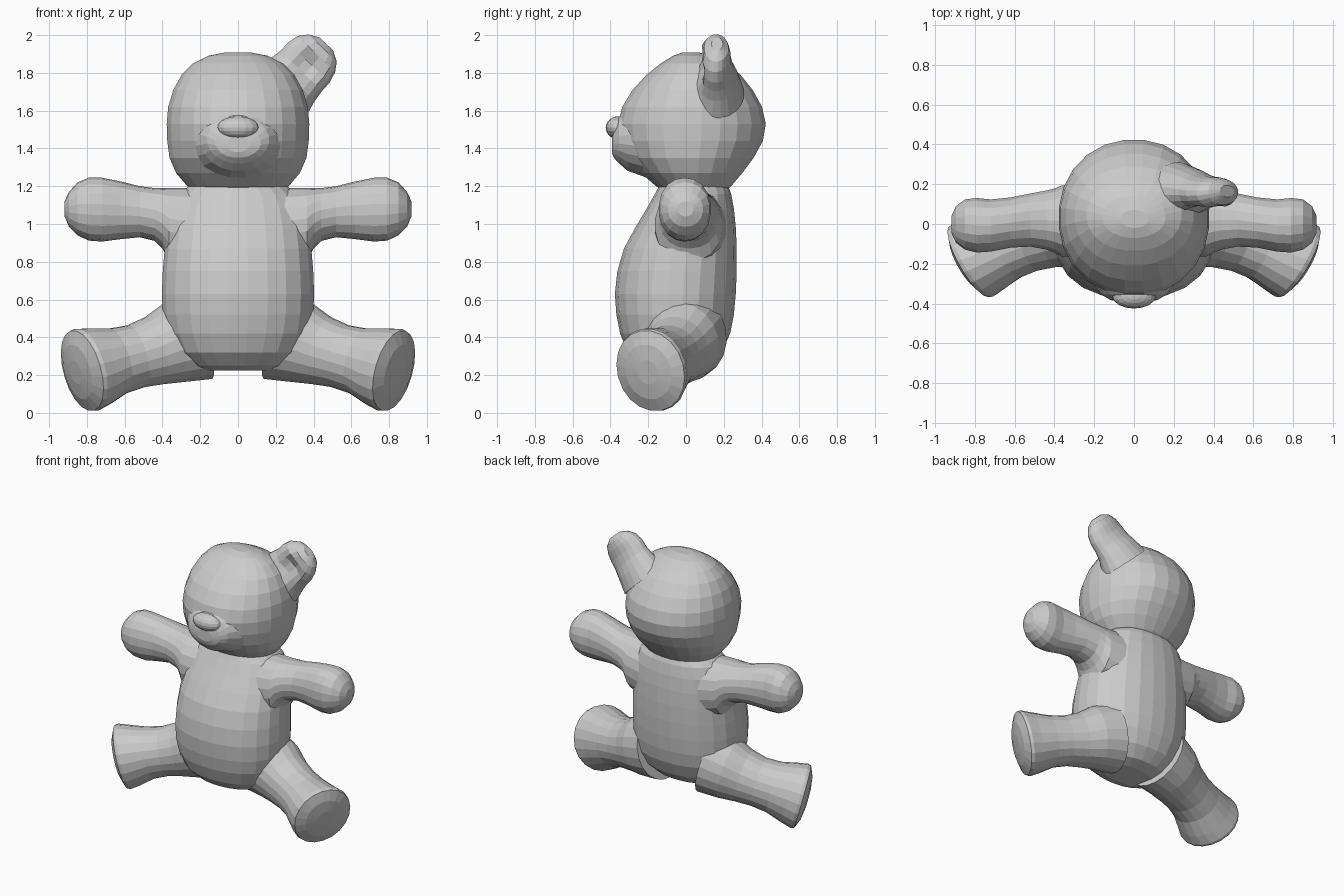
import bpy, bmesh, math
from mathutils import Vector, Matrix

X, Y, Z = Vector((1, 0, 0)), Vector((0, 1, 0)), Vector((0, 0, 1))


def loft(name, rings, segs=20, power=2.0, mirror=False):
    """Skin elliptical rings (centre, half-axis U, half-axis V) and cap both ends."""
    bm = bmesh.new()
    loops = []
    for c, u, v in rings:
        loop = []
        for i in range(segs):
            a = 2 * math.pi * (i + 0.5) / segs
            ca, sa = math.cos(a), math.sin(a)
            k = (abs(ca) ** power + abs(sa) ** power) ** (-1 / power)
            loop.append(bm.verts.new(Vector(c) + u * (ca * k) + v * (sa * k)))
        loops.append(loop)
    for a, b in zip(loops, loops[1:]):
        for i in range(segs):
            j = (i + 1) % segs
            bm.faces.new((a[i], a[j], b[j], b[i]))
    bm.faces.new(loops[0][::-1])
    bm.faces.new(loops[-1])
    bmesh.ops.recalc_face_normals(bm, faces=bm.faces)
    me = bpy.data.meshes.new(name)
    bm.to_mesh(me)
    bm.free()
    ob = bpy.data.objects.new(name, me)
    bpy.context.collection.objects.link(ob)
    if mirror:
        ob.modifiers.new("Mirror", 'MIRROR')
    return ob


def upright(rows):
    """Horizontal rings from (z, half width, front y, back y)."""
    return [((0, (f + b) / 2, z), X * w, Y * ((b - f) / 2)) for z, w, f, b in rows]


# Torso: pear-shaped belly, straight back
loft("torso", upright([
    (0.225, 0.19, -0.17, 0.04), (0.25, 0.25, -0.24, 0.12), (0.32, 0.33, -0.31, 0.19),
    (0.42, 0.38, -0.35, 0.235), (0.52, 0.40, -0.37, 0.255), (0.63, 0.405, -0.378, 0.265),
    (0.75, 0.40, -0.365, 0.27), (0.87, 0.39, -0.33, 0.27), (0.98, 0.375, -0.27, 0.265),
    (1.08, 0.35, -0.21, 0.255), (1.16, 0.31, -0.165, 0.24), (1.21, 0.25, -0.14, 0.22)]),
    segs=24, power=2.25)

# Head
loft("head", upright([
    (1.175, 0.23, -0.11, 0.21), (1.20, 0.27, -0.16, 0.24), (1.27, 0.33, -0.24, 0.30),
    (1.35, 0.365, -0.31, 0.36), (1.44, 0.377, -0.35, 0.41), (1.53, 0.38, -0.362, 0.425),
    (1.62, 0.372, -0.34, 0.405), (1.71, 0.345, -0.285, 0.355), (1.79, 0.30, -0.21, 0.29),
    (1.85, 0.24, -0.135, 0.22), (1.89, 0.16, -0.07, 0.14), (1.908, 0.07, -0.02, 0.07)]),
    segs=24, power=2.1)

# Muzzle: (y, z, half width, half height)
loft("muzzle", [((0, y, z), X * w, Z * h) for y, z, w, h in [
    (-0.20, 1.44, 0.28, 0.20), (-0.31, 1.445, 0.20, 0.165), (-0.355, 1.445, 0.165, 0.125),
    (-0.382, 1.43, 0.12, 0.08), (-0.393, 1.42, 0.06, 0.04)]])

# Nose
bpy.ops.mesh.primitive_uv_sphere_add(segments=16, ring_count=10, radius=1,
                                     location=(0, -0.36, 1.51))
nose = bpy.context.object
nose.name = "nose"
nose.scale = (0.11, 0.065, 0.06)

# Arms: (x, low z, high z, front y, back y)
loft("arms", [((x, (f + b) / 2, (lo + hi) / 2), Y * ((b - f) / 2), Z * ((hi - lo) / 2))
              for x, lo, hi, f, b in [
    (0.20, 0.75, 1.19, -0.17, 0.22), (0.365, 0.80, 1.19, -0.165, 0.195),
    (0.40, 0.87, 1.19, -0.145, 0.18), (0.44, 0.91, 1.19, -0.13, 0.17),
    (0.52, 0.93, 1.20, -0.115, 0.155), (0.62, 0.92, 1.225, -0.12, 0.135),
    (0.72, 0.907, 1.245, -0.14, 0.125), (0.79, 0.912, 1.245, -0.145, 0.132),
    (0.85, 0.94, 1.22, -0.13, 0.125), (0.895, 0.985, 1.17, -0.095, 0.09),
    (0.918, 1.04, 1.12, -0.045, 0.04)]], segs=18, power=2.15, mirror=True)

# Legs: (centre, axis direction, half width, half height), flat sole at the end
leg = []
for c, n, w, h in [
        ((0.20, 0.00, 0.41), (0.95, -0.2, -0.25), 0.22, 0.24),
        ((0.34, -0.02, 0.37), (0.93, -0.25, -0.25), 0.20, 0.215),
        ((0.44, -0.05, 0.33), (0.92, -0.3, -0.25), 0.175, 0.185),
        ((0.54, -0.08, 0.30), (0.9, -0.35, -0.25), 0.165, 0.17),
        ((0.64, -0.115, 0.275), (0.88, -0.4, -0.25), 0.17, 0.178),
        ((0.74, -0.155, 0.245), (0.85, -0.48, -0.25), 0.192, 0.21),
        ((0.805, -0.18, 0.228), (0.84, -0.48, -0.25), 0.21, 0.226),
        ((0.825, -0.188, 0.223), (0.84, -0.48, -0.25), 0.205, 0.22),
        ((0.85, -0.20, 0.217), (0.84, -0.48, -0.25), 0.14, 0.15),
        ((0.86, -0.205, 0.215), (0.84, -0.48, -0.25), 0.06, 0.065)]:
    n = Vector(n).normalized()
    u = n.cross(Z).normalized()
    leg.append((c, u * w, u.cross(n) * h))
loft("legs", leg, power=2.05, mirror=True)

# Single ear on one side, pointing up and outward with a cupped front
across = Vector((0.72, 0, -0.69))
ear = loft("ear", [((x, y, z), across * w, Y * t) for x, y, z, w, t in [
    (0.22, 0.16, 1.69, 0.19, 0.15), (0.29, 0.165, 1.765, 0.165, 0.115),
    (0.335, 0.16, 1.81, 0.155, 0.095), (0.375, 0.155, 1.855, 0.155, 0.085),
    (0.415, 0.155, 1.90, 0.14, 0.08), (0.448, 0.16, 1.932, 0.105, 0.065),
    (0.468, 0.165, 1.953, 0.05, 0.03)]])
hollow = Vector((0.37, 0, 1.84))
for v in ear.data.vertices:
    d = (Vector((v.co.x, 0, v.co.z)) - hollow).length
    if v.co.y < 0.16 and d < 0.10:
        v.co.y += 0.06 * (1 - d / 0.10)
